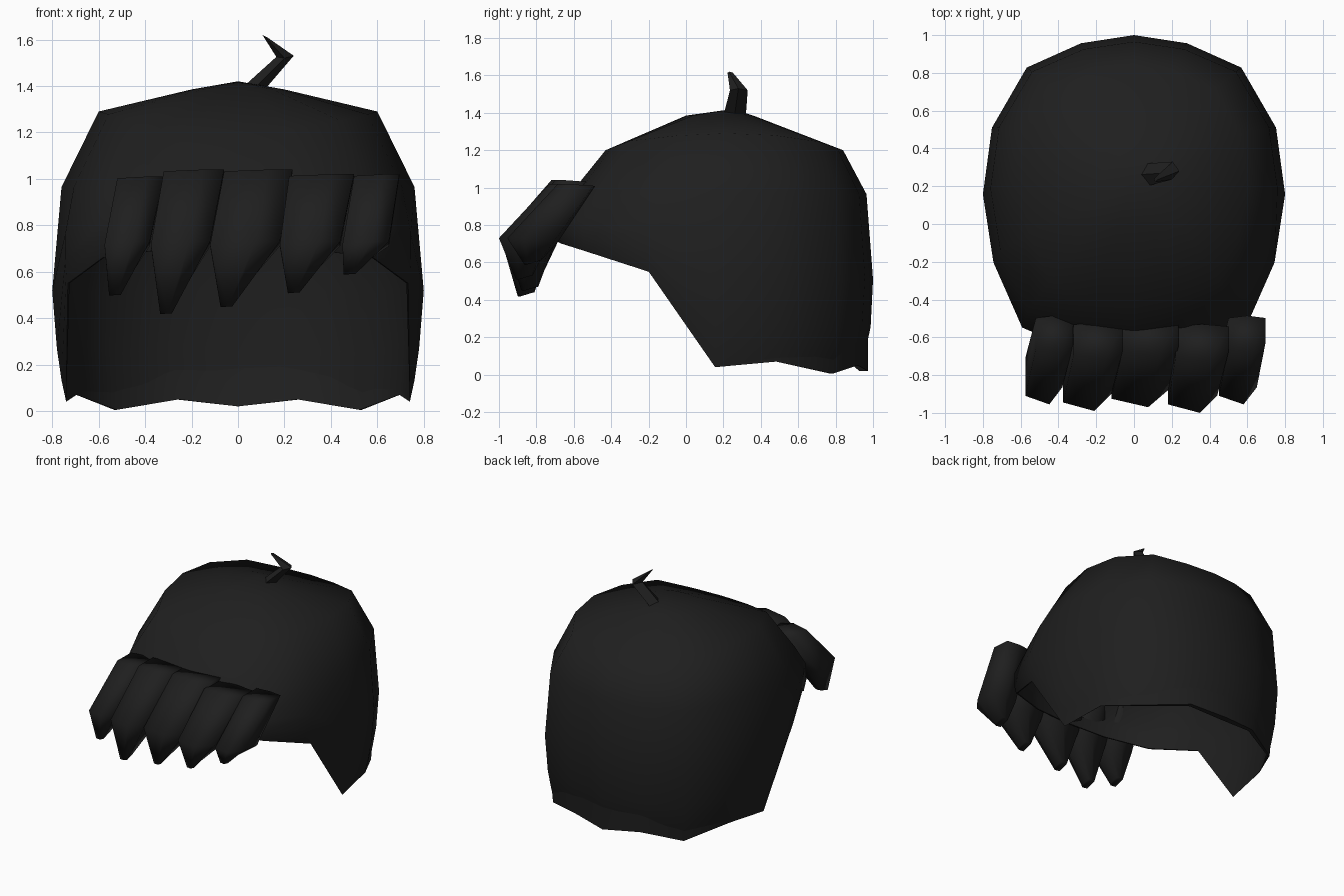
import bpy, bmesh, math

if "Cube" in bpy.data.objects:
    bpy.data.objects.remove(bpy.data.objects["Cube"])

hair = bpy.data.materials.new("black_hair")
hair.diffuse_color = (0.0135, 0.0135, 0.0135, 1)
hair.use_nodes = True
hair.node_tree.nodes["Principled BSDF"].inputs["Base Color"].default_value = hair.diffuse_color


def make(name, rings, caps, angle):
    """Loft closed rings of points; caps = (first, last)."""
    bm = bmesh.new()
    vs = [[bm.verts.new(p) for p in r] for r in rings]
    n = len(rings[0])
    for a, b in zip(vs, vs[1:]):
        for i in range(n):
            j = (i + 1) % n
            bm.faces.new((a[i], a[j], b[j], b[i]))
    for use, ring in zip(caps, (vs[0], vs[-1])):
        if use:
            bm.faces.new(ring)
    bmesh.ops.remove_doubles(bm, verts=bm.verts, dist=0.0005)
    bmesh.ops.recalc_face_normals(bm, faces=bm.faces)
    me = bpy.data.meshes.new(name)
    bm.to_mesh(me)
    bm.free()
    me.materials.append(hair)
    ob = bpy.data.objects.new(name, me)
    bpy.context.collection.objects.link(ob)
    bpy.ops.object.select_all(action='DESELECT')
    ob.select_set(True)
    bpy.context.view_layer.objects.active = ob
    bpy.ops.object.shade_smooth_by_angle(angle=math.radians(angle))
    return ob


# Hair cap: half outline (across, along, rim height) from back to front, mirrored
half = [(0, 1, .02), (.35, .95, .05), (.71, .8, .005), (.94, .43, .07), (1, .02, .04),
        (.93, -.4, .55), (.74, -.8, .66), (.37, -.95, .70), (0, -1, .72)]
outline = half + [(-u, v, r) for u, v, r in half[-2:0:-1]]


def cap_ring(front, back, width, z, side_rise=0.0):
    mid, rad = (front + back) / 2, (back - front) / 2
    return [(u * width, mid + v * rad, z + side_rise * u * u) for u, v, r in outline]


def skirt_ring(t, back, side, front):
    """Ring at fraction t from the brow line to the rim, scaled per region."""
    ring = []
    for u, v, r in outline:
        k = front if r > .3 else back + (side - back) * abs(u)
        ring.append((u * .8 * k, .14 + v * .86 * k, .96 + (r - .96) * t))
    return ring


outer = [[(0, .25, 1.42)] * len(outline),
         cap_ring(0, .36, .2, 1.385),
         cap_ring(-.43, .84, .60, 1.2, .09),
         cap_ring(-.62, .965, .76, .965),
         skirt_ring(.48, 1, 1, 1), skirt_ring(.75, .985, .975, 1),
         skirt_ring(.9, .95, .95, .995), skirt_ring(1, .915, .925, .985)]
# Thin lining hangs straighter than the outside and shows below the tucked-in edge
lining = [skirt_ring(1, .968, .925, .975), skirt_ring(.75, .967, .955, .975),
          skirt_ring(.48, .975, .975, .975),
          cap_ring(-.595, .94, .735, .955),
          cap_ring(-.41, .82, .58, 1.18, .09),
          cap_ring(0, .36, .19, 1.36),
          [(0, .25, 1.395)] * len(outline)]
make("hair_cap", outer + lining, (False, False), 70)


# Fringe locks: bent prisms with an off-centre front ridge, tapering to a blunt point
def lock_ring(x0, x1, front, back, zf, zb, bulge):
    ridge, xm = x0 + (x1 - x0) * .65, (x0 + x1) / 2
    return [(x0, front + bulge, zf - bulge * .3), (ridge, front, zf), (x1, front + bulge * 2, zf),
            (x1, back - bulge * .5, zb), (xm, back, zb), (x0, back - bulge * .5, zb)]


# top left, top right, top z, middle left, middle right, tip x, tip z, shift back
locks = [(-.52, -.32, 1.01, -.575, -.38, -.53, .50, .045),
         (-.32, -.06, 1.04, -.375, -.12, -.31, .42, .01),
         (-.06, .235, 1.04, -.12, .18, -.05, .45, .03),
         (.22, .50, 1.02, .18, .44, .24, .51, 0),
         (.50, .695, 1.02, .45, .65, .48, .59, .045)]
for i, (a, b, zt, c, d, xt, zp, dy) in enumerate(locks):
    make(f"fringe_lock_{i + 1}", [
        lock_ring(a, b, -.73 + dy, -.53 + dy, zt, zt - .01, .025),
        lock_ring(c, d, -1.0 + dy, -.73 + dy, .73, .71, .045),
        lock_ring(xt - .025, xt + .025, -.91 + dy, -.82 + dy, zp, zp + .02, .01)],
        (True, True), 180)

# Small bent curl on the crown
curl = [[(.01, .26, 1.385), (.065, .20, 1.385), (.12, .26, 1.39), (.065, .32, 1.385)],
        [(.165, .27, 1.525), (.20, .235, 1.52), (.24, .28, 1.53), (.205, .33, 1.52)],
        [(.105, .235, 1.62), (.115, .222, 1.615), (.125, .235, 1.61), (.115, .25, 1.615)]]
make("crown_curl", curl, (True, True), 40)
